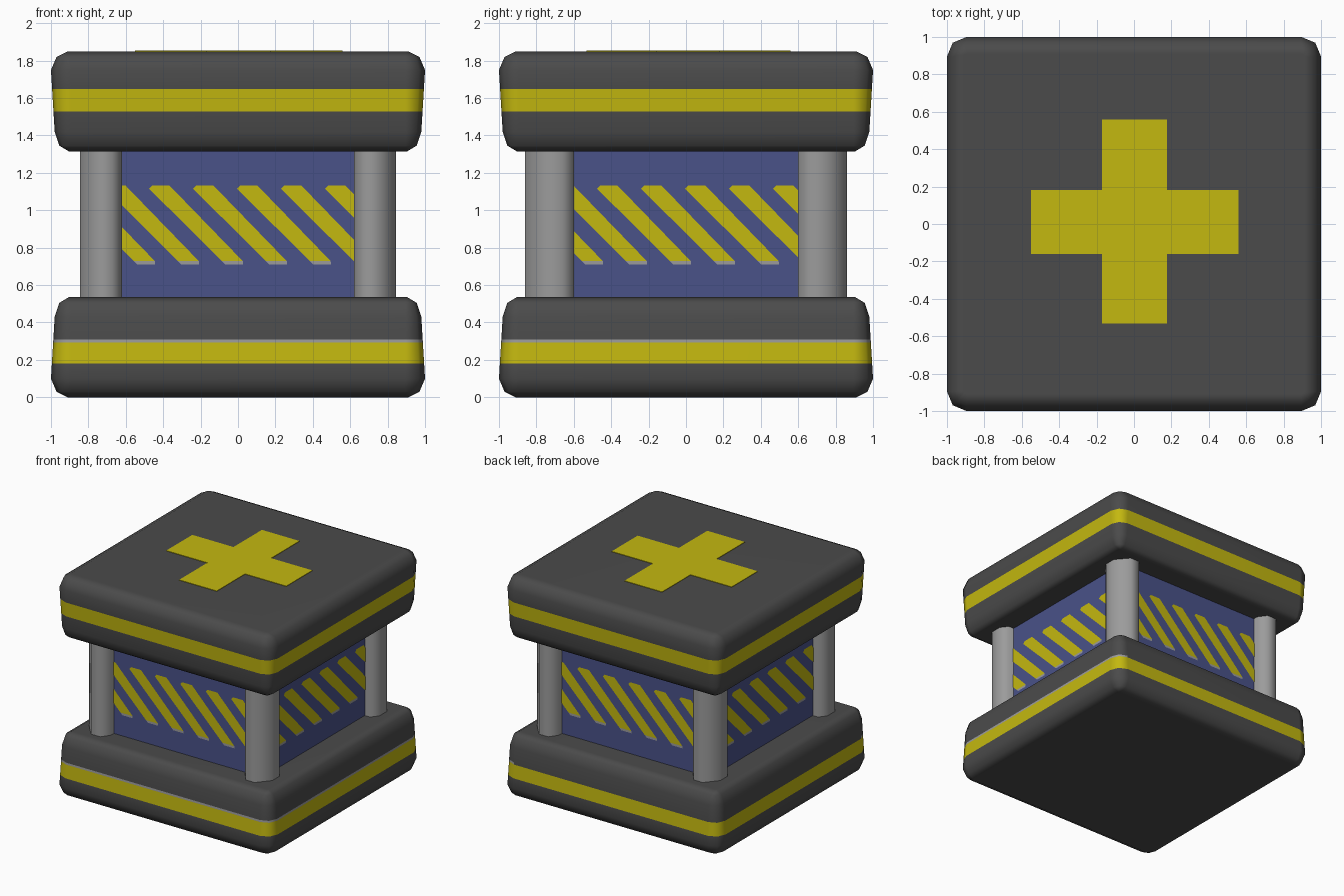
import bpy, bmesh, math
from mathutils import Matrix, Vector

if "Cube" in bpy.data.objects:
    bpy.data.objects.remove(bpy.data.objects["Cube"])


def material(name, rgb):
    m = bpy.data.materials.new(name)
    m.diffuse_color = (*rgb, 1)
    m.use_nodes = True
    m.node_tree.nodes["Principled BSDF"].inputs["Base Color"].default_value = m.diffuse_color
    return m


DARK = material("dark grey", (0.070, 0.070, 0.070))
STEEL = material("light grey", (0.33, 0.33, 0.33))
BLUE = material("blue", (0.068, 0.084, 0.25))
YELLOW = material("yellow", (0.55, 0.48, 0.005))


def finish(name, bm, mats, smooth=None):
    bmesh.ops.recalc_face_normals(bm, faces=bm.faces)
    mesh = bpy.data.meshes.new(name)
    bm.to_mesh(mesh)
    bm.free()
    ob = bpy.data.objects.new(name, mesh)
    bpy.context.collection.objects.link(ob)
    for m in mats:
        mesh.materials.append(m)
    if smooth:
        bpy.ops.object.select_all(action='DESELECT')
        ob.select_set(True)
        bpy.context.view_layer.objects.active = ob
        bpy.ops.object.shade_smooth_by_angle(angle=math.radians(smooth))
    return ob


def prism(bm, pts, z0, z1):
    """Extrude a flat outline from z0 to z1."""
    f = bm.faces.new([bm.verts.new((x, y, z0)) for x, y in pts])
    ext = bmesh.ops.extrude_face_region(bm, geom=[f])
    vs = [g for g in ext["geom"] if isinstance(g, bmesh.types.BMVert)]
    bmesh.ops.translate(bm, verts=vs, vec=(0, 0, z1 - z0))


def corner_ring(h):
    """Square outline with two-step rounded corners."""
    r = max(h - 0.895, 0.01)
    pts = []
    for k in range(4):
        a0 = k * math.pi / 2
        cx = math.copysign(h - r, math.cos(a0 + math.pi / 4))
        cy = math.copysign(h - r, math.sin(a0 + math.pi / 4))
        for s in range(3):
            a = a0 + s * math.pi / 4
            pts.append((cx + r * math.cos(a), cy + r * math.sin(a)))
    return pts


def slab(name, place, low, high, lip):
    """Rounded tapered slab; its stripe is a band of faces between two heights."""
    side = lambda z: 1.0 - (z - 0.1) * 0.06
    profile = [(0, 0.91), (0.03, 0.97), (0.1, 1.0)]
    profile += [(z, side(z)) for z in (low, high, high + lip) if z]
    profile += [(0.43, 0.98), (0.505, 0.955), (0.535, 0.905)]
    bm = bmesh.new()
    rings = [[bm.verts.new((x, y, place(z))) for x, y in corner_ring(h)] for z, h in profile]
    bm.faces.new(rings[0])
    bm.faces.new(rings[-1])
    for n, (a, b) in enumerate(zip(rings, rings[1:])):
        zm = (profile[n][0] + profile[n + 1][0]) / 2
        for i in range(12):
            j = (i + 1) % 12
            f = bm.faces.new((a[i], a[j], b[j], b[i]))
            c = f.calc_center_median()
            if low < zm < high:
                f.material_index = 1
            elif lip > 0.008 and high < zm < high + lip and (c.x > 0.9 or c.y < -0.9):
                f.material_index = 2
    ob = finish(name, bm, [DARK, YELLOW, STEEL], 40)
    ob.modifiers.new("weighted normals", 'WEIGHTED_NORMAL')
    return ob


# Base and cap slabs (the cap is the base turned upside down)
slab("base_slab", lambda z: z, 0.18, 0.292, 0.016)
slab("cap_slab", lambda z: 1.85 - z, 0.203, 0.322, 0.004)

# Blue core
bm = bmesh.new()
prism(bm, [(-0.75, -0.75), (0.75, -0.75), (0.75, 0.75), (-0.75, 0.75)], 0.52, 1.34)
finish("core_panels", bm, [BLUE])

# Four corner pillars
outline = [(0.62, 0.60), (0.62, 0.79), (0.67, 0.86), (0.755, 0.86),
           (0.845, 0.755), (0.845, 0.66), (0.80, 0.60)]
for sx, side_name in ((-1, "left"), (1, "right")):
    for sy, end_name in ((-1, "front"), (1, "back")):
        bm = bmesh.new()
        prism(bm, [(sx * x, sy * y) for x, y in outline], 0.52, 1.34)
        finish(f"{end_name}_{side_name}_pillar", bm, [STEEL], 55)

# Hazard stripes on all four panels, grey along their lower ends
TOP, MID, BOTTOM = 1.133, 0.728, 0.71
for k, name in enumerate(("front", "right", "back", "left")):
    bm = bmesh.new()
    for i in range(-2, 7):
        u = -0.71 + 0.235 * (i - 1)
        at = lambda z, w: (u + w + (TOP - z) * 0.96, -0.755, z)
        upper = [(u + 0.0, -0.755, TOP - 0.018), (u + 0.018, -0.755, TOP),
                 at(TOP, 0.108), at(MID, 0.112), at(MID, 0.0)]
        bm.faces.new([bm.verts.new(p) for p in upper])
        lower = [at(MID, 0.0), at(MID, 0.112), at(BOTTOM, 0.095), at(BOTTOM, 0.0)]
        bm.faces.new([bm.verts.new(p) for p in lower]).material_index = 1
    for s in (-1, 1):
        bmesh.ops.bisect_plane(bm, geom=bm.verts[:] + bm.edges[:] + bm.faces[:],
                               plane_co=(s * 0.65, 0, 0), plane_no=(s, 0, 0), clear_outer=True)
    bmesh.ops.recalc_face_normals(bm, faces=bm.faces)
    for f in bm.faces:
        if f.normal.y > 0:
            f.normal_flip()
    bm.transform(Matrix.Rotation(k * math.pi / 2, 4, 'Z'))
    # normals already face outward, so link directly
    mesh = bpy.data.meshes.new(name + "_stripes")
    bm.to_mesh(mesh)
    bm.free()
    mesh.materials.append(YELLOW)
    mesh.materials.append(STEEL)
    bpy.context.collection.objects.link(bpy.data.objects.new(name + "_stripes", mesh))

# Cross plate on the cap
l, r, b, t = -0.17, 0.177, -0.16, 0.183
L, R, B, T = -0.55, 0.558, -0.533, 0.558
bm = bmesh.new()
prism(bm, [(l, B), (r, B), (r, b), (R, b), (R, t), (r, t),
           (r, T), (l, T), (l, t), (L, t), (L, b), (l, b)], 1.849, 1.854)
finish("cross_plate", bm, [YELLOW])
